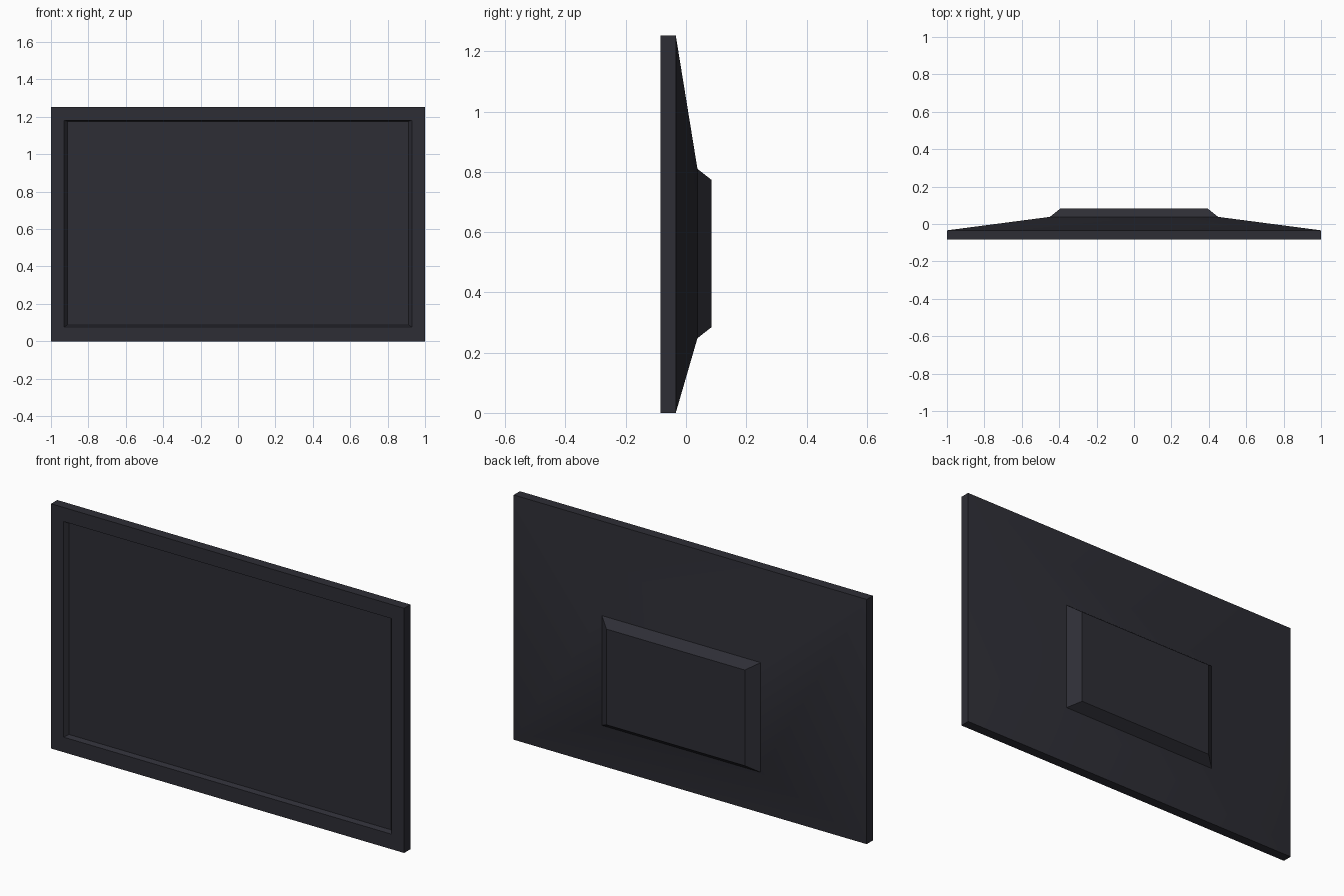
import bpy, bmesh, math

if "Cube" in bpy.data.objects:
    bpy.data.objects.remove(bpy.data.objects["Cube"])

mat = bpy.data.materials.new("dark charcoal plastic")
mat.diffuse_color = (0.027, 0.027, 0.036, 1)
mat.use_nodes = True
mat.node_tree.nodes["Principled BSDF"].inputs["Base Color"].default_value = mat.diffuse_color

# Rectangular rings from screen to rear: half width, bottom z, top z, y
rings = [
    (0.912, 0.087, 1.176, -0.063),   # recessed screen
    (0.929, 0.077, 1.181, -0.084),   # bezel inner edge
    (1.0, 0.0, 1.253, -0.084),       # bezel outer edge
    (1.0, 0.0, 1.253, -0.034),       # rear edge of frame
    (0.45, 0.248, 0.81, 0.038),      # end of tapered back
    (0.392, 0.284, 0.774, 0.084),    # raised rear housing
]

bm = bmesh.new()
loops = []
for w, lo, hi, y in rings:
    loops.append([bm.verts.new((x, y, z))
                  for x, z in ((-w, lo), (w, lo), (w, hi), (-w, hi))])

# Skin between neighbouring rings
for a, b in zip(loops, loops[1:]):
    for i in range(4):
        j = (i + 1) % 4
        bm.faces.new((a[i], a[j], b[j], b[i]))

# Screen panel and rear panel
bm.faces.new(loops[0])
bm.faces.new(loops[-1])
bmesh.ops.recalc_face_normals(bm, faces=bm.faces)

mesh = bpy.data.meshes.new("television")
bm.to_mesh(mesh)
bm.free()
mesh.materials.append(mat)
tv = bpy.data.objects.new("television", mesh)
bpy.context.collection.objects.link(tv)

# Soft shading over the shallow tapered back
bpy.context.view_layer.objects.active = tv
tv.select_set(True)
bpy.ops.object.shade_smooth_by_angle(angle=math.radians(25))
